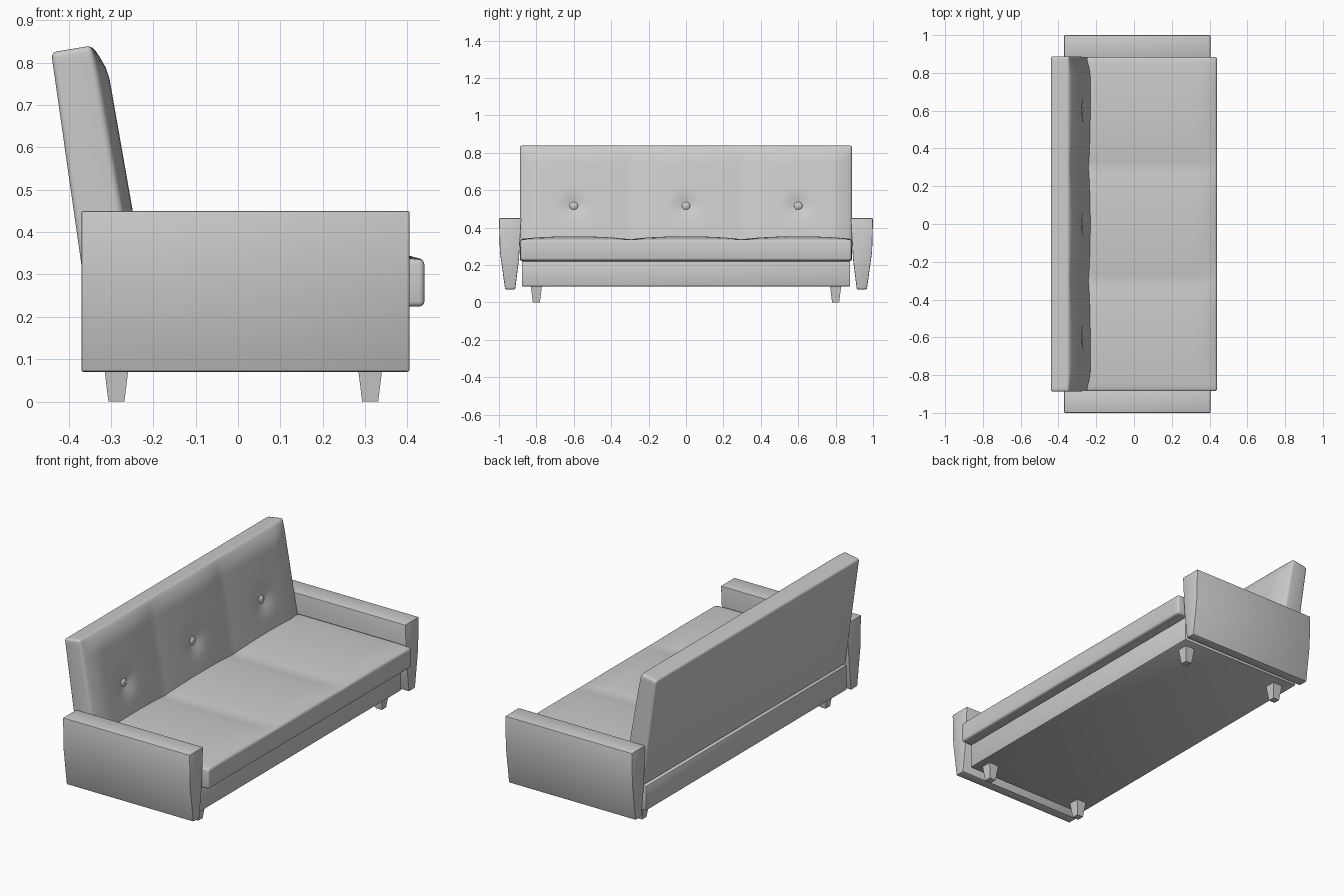
import bpy, bmesh
from math import sin, cos, pi, exp

if "Cube" in bpy.data.objects:
    bpy.data.objects.remove(bpy.data.objects["Cube"])


def finish(name, bm, bevel=0.0, segments=3):
    """Round the hard edges, shade smooth by angle and link the object."""
    bmesh.ops.recalc_face_normals(bm, faces=bm.faces)
    if bevel:
        hard = [e for e in bm.edges if e.calc_face_angle(0) > 0.9]
        bmesh.ops.bevel(bm, geom=hard, offset=bevel, segments=segments,
                        profile=0.5, affect='EDGES', clamp_overlap=True)
    me = bpy.data.meshes.new(name)
    bm.to_mesh(me)
    bm.free()
    ob = bpy.data.objects.new(name, me)
    bpy.context.collection.objects.link(ob)
    bpy.ops.object.select_all(action='DESELECT')
    ob.select_set(True)
    bpy.context.view_layer.objects.active = ob
    bpy.ops.object.shade_smooth_by_angle(angle=0.6)
    return ob


def prism(name, profile, x0, x1, bevel):
    """Extrude a (y, z) profile from x0 to x1."""
    bm = bmesh.new()
    face = bm.faces.new([bm.verts.new((x0, y, z)) for y, z in profile])
    out = bmesh.ops.extrude_face_region(bm, geom=[face], use_keep_orig=True)
    for v in out['geom']:
        if isinstance(v, bmesh.types.BMVert):
            v.co.x = x1
    return finish(name, bm, bevel, 2)


def cushion(name, nu, nv, place, bevel):
    """Closed pad: a fine padded face and a flat opposite face."""
    bm = bmesh.new()
    bmesh.ops.create_grid(bm, x_segments=nu, y_segments=nv, size=0.5)
    rim = [e for e in bm.edges if e.is_boundary]
    out = bmesh.ops.extrude_edge_only(bm, edges=rim)['geom']
    for v in out:
        if isinstance(v, bmesh.types.BMVert):
            v.co.z = -1
    bmesh.ops.holes_fill(bm, edges=[e for e in bm.edges if e.is_boundary], sides=0)
    for v in bm.verts:
        v.co = place(v.co.x + 0.5, v.co.y + 0.5, v.co.z > -0.5)
    return finish(name, bm, bevel)


def lerp(a, b, t):
    return a + (b - a) * t


def ease(d, width):
    return sin(pi / 2 * min(1, max(0, d / width)))


def lobes(y):
    """Three padded sections across the width, dipping at y = +-0.3."""
    return abs(cos(1.5 * pi * y / 0.9)) ** 0.6


HALF = 0.885
BUTTONS = (-0.6, 0.0, 0.6)


def seat_shape(u, v, padded):
    x, y = lerp(-0.25, 0.44, u), lerp(-HALF, HALF, v)
    if not padded:
        return (x, y, 0.224)
    return (x, y, 0.335 + 0.018 * ease(1 - u, 0.15) * lobes(y))


def back_shape(u, v, padded):
    y = lerp(-HALF - 0.003, HALF + 0.003, u)
    if not padded:
        return (lerp(-0.355, -0.441, v), y, lerp(0.22, 0.824, v))
    x, z = lerp(-0.236, -0.345, v), lerp(0.22, 0.84, v)
    pad = 0.028 * ease(1 - v, 0.13) * ease(0.89 - abs(y), 0.12)
    pad *= 0.5 + 0.5 * lobes(y) if abs(y) < 0.6 else 1
    for b in BUTTONS:
        pad -= 0.022 * exp(-((y - b) ** 2 + (z - 0.515) ** 2) / 0.05 ** 2)
    return (x + pad, y, z)


# Upholstered parts
cushion("seat_cushion", 16, 48, seat_shape, 0.012)
cushion("backrest", 60, 24, back_shape, 0.012)

# Base frame
prism("base", [(-0.878, 0.085), (0.878, 0.085), (0.878, 0.222), (-0.878, 0.222)],
      -0.37, 0.385, 0.008)

# Tapered armrests
ARM = [(0.88, 0.45), (1.0, 0.45), (0.995, 0.27), (0.967, 0.07), (0.913, 0.07), (0.893, 0.23)]
for side, s in (("left", -1), ("right", 1)):
    prism(side + "_armrest", [(s * y, z) for y, z in ARM], -0.37, 0.405, 0.005)

# Buttons on the backrest
for i, y in enumerate(BUTTONS):
    bm = bmesh.new()
    bmesh.ops.create_uvsphere(bm, u_segments=16, v_segments=10, radius=1)
    for v in bm.verts:
        v.co = (v.co.x * 0.012 - 0.28, v.co.y * 0.024 + y, v.co.z * 0.022 + 0.515)
    finish(f"button_{i + 1}", bm)

# Tapered square legs
for end, x in (("back", -0.287), ("front", 0.312)):
    for side, y in (("left", -0.8), ("right", 0.8)):
        bm = bmesh.new()
        bmesh.ops.create_cube(bm, size=2)
        for v in bm.verts:
            r = 0.030 if v.co.z > 0 else 0.019
            v.co = (x + v.co.x * r, y + v.co.y * r, 0.09 if v.co.z > 0 else 0)
        finish(f"{end}_{side}_leg", bm)
